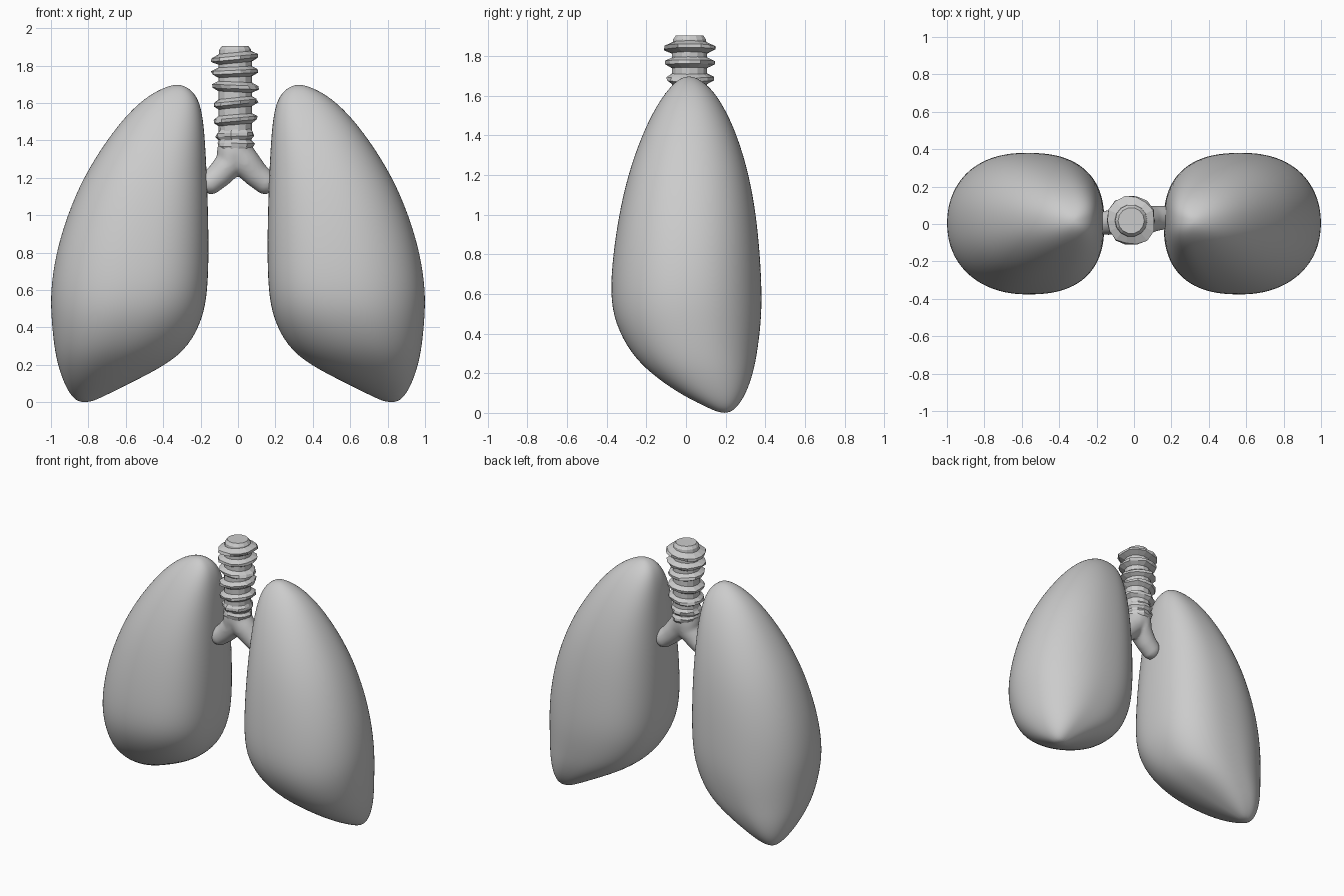
import bpy, bmesh, math, random
from mathutils import Vector

if "Cube" in bpy.data.objects:
    bpy.data.objects.remove(bpy.data.objects["Cube"], do_unlink=True)

random.seed(4)
grey = bpy.data.materials.new("plain_grey")
GREY = (0.6, 0.6, 0.6, 1)
grey.use_nodes = True
grey.diffuse_color = GREY
grey.node_tree.nodes["Principled BSDF"].inputs["Base Color"].default_value = GREY


def loft(name, stacks, smooth):
    """Skin each stack of equal-length rings and close its ends."""
    bm = bmesh.new()
    for rings in stacks:
        rows = [[bm.verts.new(p) for p in ring] for ring in rings]
        n = len(rows[0])
        for a, b in zip(rows, rows[1:]):
            for i in range(n):
                j = (i + 1) % n
                bm.faces.new((a[i], a[j], b[j], b[i]))
        bm.faces.new(rows[0][::-1])
        bm.faces.new(rows[-1])
    bmesh.ops.recalc_face_normals(bm, faces=bm.faces)
    for f in bm.faces:
        f.smooth = smooth
    mesh = bpy.data.meshes.new(name)
    bm.to_mesh(mesh)
    bm.free()
    mesh.materials.append(grey)
    obj = bpy.data.objects.new(name, mesh)
    bpy.context.collection.objects.link(obj)
    return obj


# Lung slices: height, inner x, outer x, front y, back y, ridge x
LUNG = [
    (0.0, .79, .85, .17, .22, .82),
    (.03, .72, .89, .10, .26, .81),
    (.1, .58, .93, -.04, .305, .78),
    (.2, .38, .965, -.18, .34, .72),
    (.3, .26, .985, -.28, .36, .66),
    (.45, .185, 1.0, -.36, .38, .61),
    (.6, .16, 1.005, -.385, .385, .57),
    (.8, .155, .975, -.37, .375, .55),
    (1.0, .158, .915, -.34, .355, .52),
    (1.2, .165, .83, -.295, .32, .48),
    (1.4, .175, .705, -.225, .26, .42),
    (1.55, .19, .585, -.15, .19, .37),
    (1.64, .22, .48, -.085, .125, .34),
    (1.685, .27, .39, -.035, .065, .325),
    (1.697, .31, .34, 0, .03, .325),
]


def power(v, n):
    return math.copysign(abs(v) ** (2 / n), v)


def lung_slice(row, side, count=32):
    z, x_in, x_out, y_front, y_back, x_mid = row
    y_mid = (y_front + y_back) / 2
    ring = []
    for i in range(count):
        a = math.tau * i / count
        c, s = math.cos(a), math.sin(a)
        n = 2.5 if c < 0 else 2.15
        if c < 0 and s < 0 and z < .5:      # slanted underside
            n = 1.75 + 1.5 * z
        x = x_mid + power(c, n) * ((x_out - x_mid) if c > 0 else (x_mid - x_in))
        y = y_mid + power(s, n) * (y_back - y_front) / 2
        ring.append((side * x, y, z))
    return ring


for name, side in (("left_lung", 1), ("right_lung", -1)):
    lung = loft(name, [[lung_slice(row, side) for row in LUNG]], True)
    lung.modifiers.new("rounding", 'SUBSURF').levels = 2
    lung.modifiers["rounding"].render_levels = 2


# Windpipe: core tube with uneven, sharp-edged cartilage rings
CENTRE = Vector((-.015, .018, 0))


def pipe_ring(z, radius, tilt=0, rough=0, count=14):
    ring = []
    for i in range(count):
        a = math.tau * i / count
        r = radius + random.uniform(-rough, rough)
        x, y = r * math.cos(a), r * math.sin(a)
        ring.append(CENTRE + Vector((x, y, z + tilt * x)))
    return ring


core = [pipe_ring(z, r) for z, r in
        ((1.3, .08), (1.38, .088), (1.6, .09), (1.84, .09), (1.885, .085), (1.905, .07))]
loft("windpipe", [core], False)

bands = []
for z, flare in ((1.375, .098), (1.43, .1), (1.51, .115), (1.6, .12),
                 (1.685, .12), (1.765, .125), (1.84, .13)):
    tilt = random.uniform(-.12, .12)
    bands.append([pipe_ring(z - .028, .086, tilt),
                  pipe_ring(z - .008, flare, tilt, .008),
                  pipe_ring(z + .01, flare, tilt, .008),
                  pipe_ring(z + .03, .086, tilt)])
loft("windpipe_rings", bands, False)


# Bronchi: two flared tubes fused into a smooth fork
def tube(path, count=20):
    rings = []
    for k, (x, y, z, r) in enumerate(path):
        before, after = path[max(k - 1, 0)], path[min(k + 1, len(path) - 1)]
        along = Vector((after[0] - before[0], 0, after[2] - before[2])).normalized()
        across = Vector((along.z, 0, -along.x))
        rings.append([Vector((x, y, z)) + r * (across * math.cos(math.tau * i / count)
                      + Vector((0, math.sin(math.tau * i / count), 0)))
                      for i in range(count)])
    return rings


def branch(side, y_end):
    mid = (.018 + y_end) / 2
    return tube([(-.015, .018, 1.39, .088), (-.015 + side * .012, .018, 1.33, .088),
                 (side * .045, .018, 1.275, .08), (side * .1, mid, 1.215, .07),
                 (side * .16, y_end, 1.165, .064), (side * .185, y_end, 1.145, .045)])


fork = loft("bronchi", [branch(1, .035), branch(-1, .005)], True)
fuse = fork.modifiers.new("fuse", 'REMESH')
fuse.mode = 'VOXEL'
fuse.voxel_size = .01
fuse.use_smooth_shade = True
soften = fork.modifiers.new("soften", 'SMOOTH')
soften.factor = .5
soften.iterations = 6
